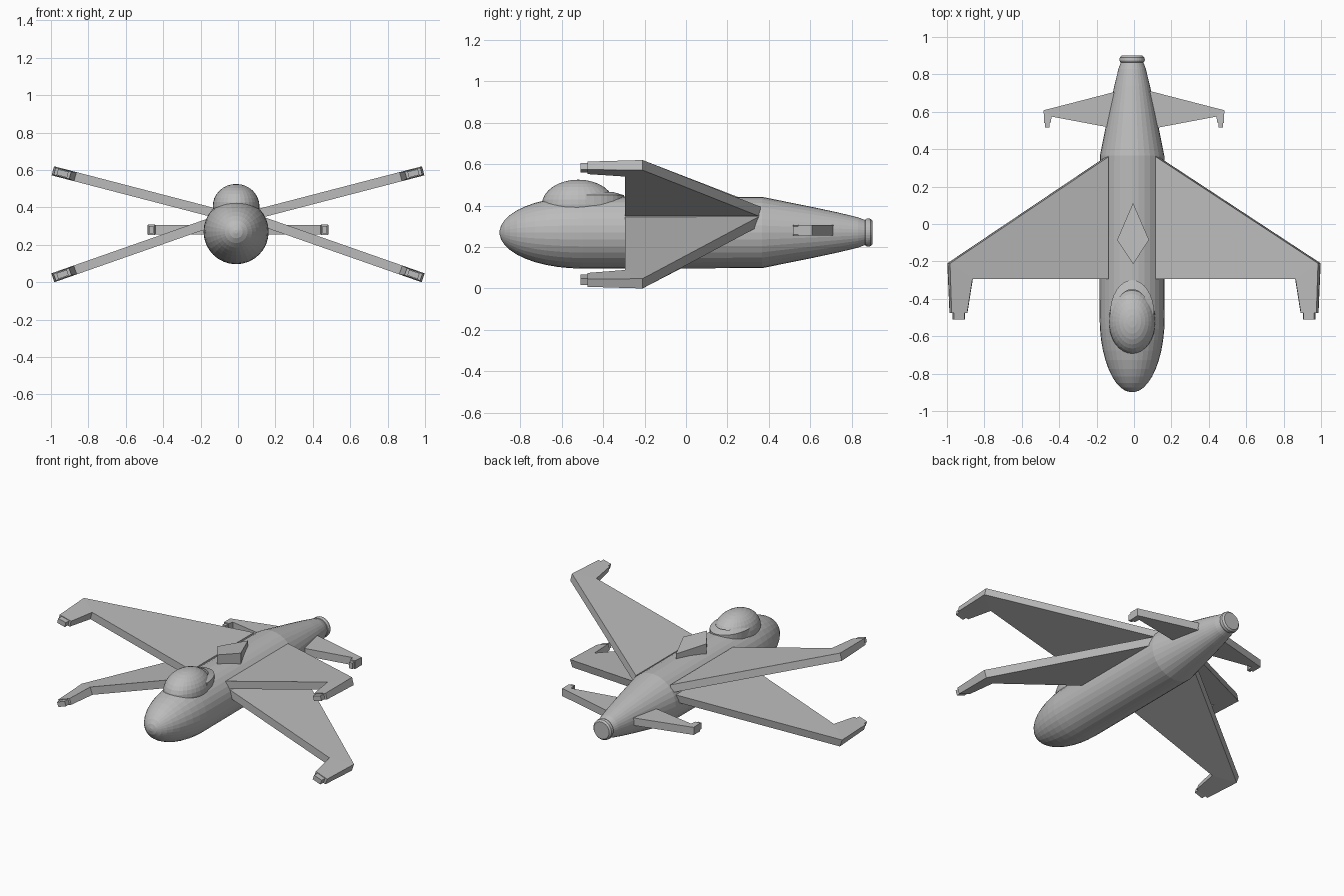
import bpy, bmesh, math

if "Cube" in bpy.data.objects:
    bpy.data.objects.remove(bpy.data.objects["Cube"])

CX, CZ = -0.01, 0.27  # fuselage axis

grey = bpy.data.materials.new("hull grey")
grey.diffuse_color = (0.5, 0.5, 0.5, 1)
grey.use_nodes = True
grey.node_tree.nodes["Principled BSDF"].inputs["Base Color"].default_value = grey.diffuse_color


def finish(bm, name):
    bmesh.ops.recalc_face_normals(bm, faces=bm.faces)
    me = bpy.data.meshes.new(name)
    bm.to_mesh(me)
    bm.free()
    me.materials.append(grey)
    ob = bpy.data.objects.new(name, me)
    bpy.context.collection.objects.link(ob)
    return ob


def lathe(name, profile, n=32):
    """Closed body of revolution around the fuselage axis from (y, radius) pairs."""
    bm = bmesh.new()
    rings = []
    for y, r in profile:
        rings.append([bm.verts.new((CX + r * math.cos(2 * math.pi * i / n), y,
                                    CZ + r * math.sin(2 * math.pi * i / n))) for i in range(n)])
    for a, b in zip(rings, rings[1:]):
        for i in range(n):
            j = (i + 1) % n
            bm.faces.new((a[i], a[j], b[j], b[i]))
    bm.faces.new(rings[0])
    bm.faces.new(rings[-1])
    return finish(bm, name)


def slab(name, points, side, z0=0.0, slope=0.0):
    """Plate over (x, y, thickness) points, tilted so z = z0 + slope * x."""
    bm = bmesh.new()
    a = math.atan(slope)
    top, bot = [], []
    for x, y, t in points:
        px = CX + side * 0.132 if x == ROOT else side * x
        z = z0 + slope * abs(px)
        dx, dz = -side * math.sin(a) * t / 2, math.cos(a) * t / 2
        top.append(bm.verts.new((px + dx, y, z + dz)))
        bot.append(bm.verts.new((px - dx, y, z - dz)))
    bm.faces.new(top)
    bm.faces.new(bot[::-1])
    for i in range(len(top)):
        j = (i + 1) % len(top)
        bm.faces.new((top[i], bot[i], bot[j], top[j]))
    return finish(bm, name)


# Fuselage: rounded nose, straight middle, tapered tail
nose = [(-0.5 - 0.4 * math.cos(t), 0.174 * math.sin(t))
        for t in [math.radians(3 + 87 * i / 10) for i in range(11)]]
lathe("fuselage", nose + [(0.366, 0.172), (0.60, 0.125), (0.74, 0.095), (0.83, 0.073), (0.865, 0.06)])
lathe("tail_nozzle", [(0.86, 0.05), (0.866, 0.064), (0.875, 0.068), (0.89, 0.066), (0.9, 0.056)])

# Canopy
bm = bmesh.new()
bmesh.ops.create_uvsphere(bm, u_segments=32, v_segments=16, radius=1)
bmesh.ops.scale(bm, vec=(0.125, 0.175, 0.12), verts=bm.verts)
bmesh.ops.translate(bm, vec=(CX, -0.52, 0.405), verts=bm.verts)
finish(bm, "canopy")

# Collar around the rear of the canopy
bm = bmesh.new()
N = 16
prev = first = None
for i in range(N + 1):
    a = math.pi * i / N
    c, s = math.cos(a), math.sin(a)
    ring = [bm.verts.new((CX + rx * c, -0.48 + ry * s, z)) for rx, ry, z in
            ((0.09, 0.13, 0.40), (0.118, 0.18, 0.40), (0.118, 0.18, 0.45), (0.09, 0.13, 0.465))]
    if prev:
        for k in range(4):
            m = (k + 1) % 4
            bm.faces.new((prev[k], prev[m], ring[m], ring[k]))
    first = first or ring
    prev = ring
bm.faces.new(first)
bm.faces.new(prev)
finish(bm, "canopy_collar")

# Diamond fin block on the back, rising toward the front
bm = bmesh.new()
pts = [(-0.005, 0.113, 0.475), (0.08, -0.085, 0.49), (-0.005, -0.215, 0.505), (-0.09, -0.085, 0.49)]
top = [bm.verts.new(p) for p in pts]
bot = [bm.verts.new((x, y, 0.38)) for x, y, z in pts]
bm.faces.new(top)
bm.faces.new(bot)
for i in range(4):
    j = (i + 1) % 4
    bm.faces.new((top[i], top[j], bot[j], bot[i]))
finish(bm, "diamond_block")

# Crossed wings with forward tip cannons, and flat tail wings
ROOT = 0.0
T = 0.05
wing = [(ROOT, 0.36, T), (0.99, -0.21, T), (0.87, -0.295, T), (ROOT, -0.295, T)]
cannon = [(0.87, -0.295, T), (0.99, -0.21, T), (0.98, -0.475, 0.04), (0.897, -0.475, 0.04)]
muzzle = [(0.91, -0.46, 0.032), (0.966, -0.46, 0.032), (0.966, -0.51, 0.032), (0.91, -0.51, 0.032)]
tail = [(0.03, 0.725, 0.05), (0.483, 0.608, 0.05), (0.445, 0.575, 0.05), (0.03, 0.497, 0.05)]
tail_cannon = [(0.44, 0.575, 0.05), (0.483, 0.608, 0.05), (0.481, 0.54, 0.055), (0.446, 0.54, 0.055)]
tail_muzzle = [(0.452, 0.55, 0.04), (0.477, 0.55, 0.04), (0.477, 0.517, 0.04), (0.452, 0.517, 0.04)]

for side, label in ((-1, "left"), (1, "right")):
    for level, z0, slope in (("upper", 0.338, 0.26), ("lower", 0.37, -0.35)):
        for part, shape in (("wing", wing), ("cannon", cannon), ("muzzle", muzzle)):
            slab(f"{level}_{label}_{part}", shape, side, z0, slope)
    for part, shape in (("tail_wing", tail), ("tail_cannon", tail_cannon), ("tail_muzzle", tail_muzzle)):
        slab(f"{label}_{part}", shape, side, 0.28)
